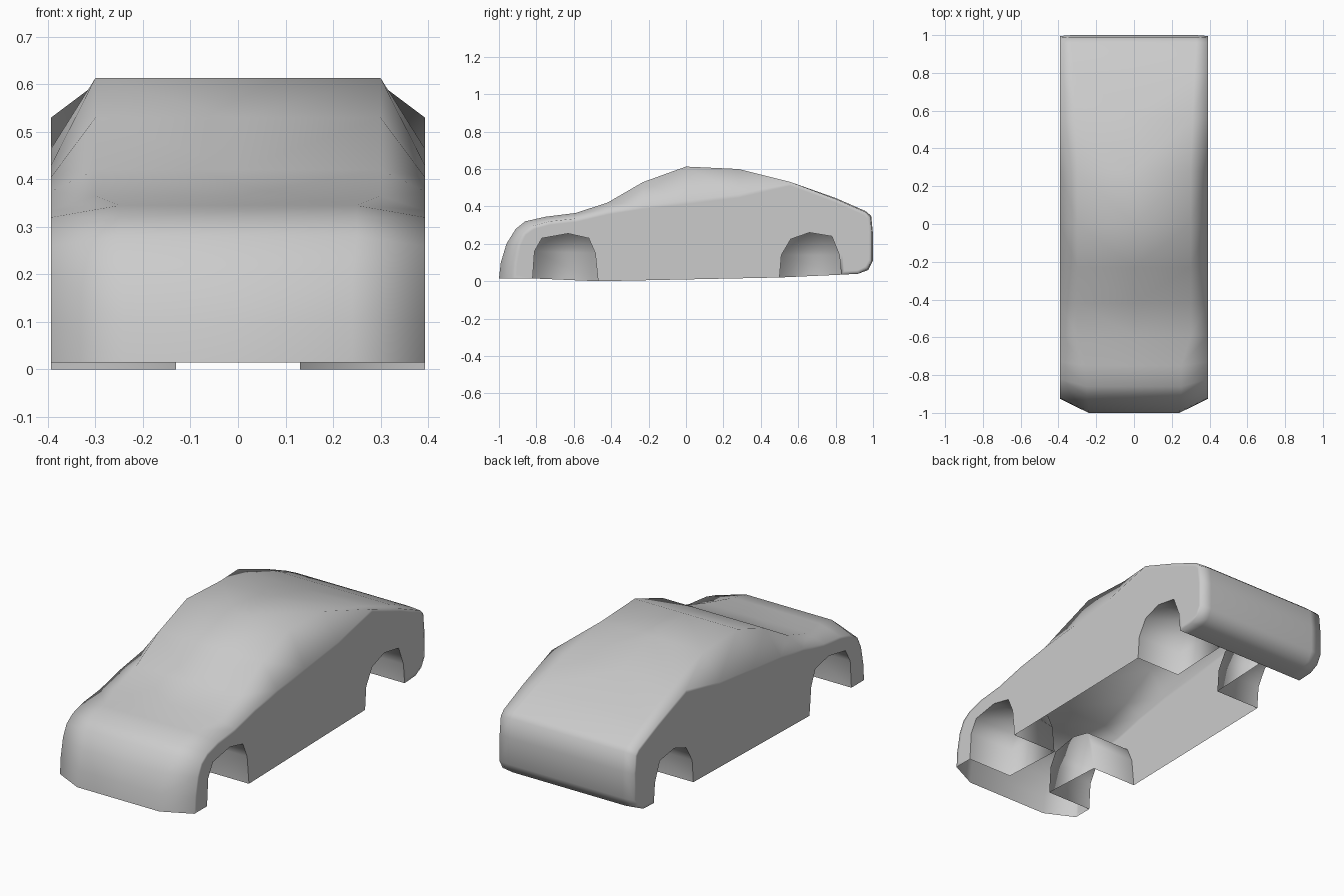
import bpy, bmesh

if "Cube" in bpy.data.objects:
    bpy.data.objects.remove(bpy.data.objects["Cube"])

W = 0.393      # half width of the body
WELL_IN = 0.13 # inner wall of the wheel wells

# Side profile stations, front to back:
# centre y, centre z, x where the shoulder starts, edge y, edge z
STATIONS = [
    (-1.00, .015, .24, -.925, .015), (-.99, .10, .24, -.92, .10),
    (-.96, .20, .24, -.90, .20), (-.91, .28, .25, -.87, .26),
    (-.86, .32, .25, -.82, .295), (-.75, .345, .25, -.73, .32),
    (-.59, .365, .30, -.59, .335), (-.42, .42, .30, -.42, .375),
    (-.23, .53, .30, -.23, .405), (0, .613, .30, 0, .43),
    (.28, .60, .30, .28, .465), (.56, .53, .31, .56, .53),
    (.80, .445, .32, .80, .44), (.96, .375, .33, .96, .37),
    (.99, .35, .33, .985, .345), (1.0, .25, .33, .995, .25),
    (1.0, .11, .33, .995, .11), (.975, .06, .33, .97, .065),
    (.92, .04, .33, .92, .04), (.83, .035, .33, .83, .035),
]
FRONT_ARCH = [(-.82, .015), (-.81, .16), (-.77, .23), (-.63, .255),
              (-.52, .23), (-.485, .15), (-.47, 0)]
REAR_ARCH = [(.50, .02), (.51, .14), (.56, .225), (.66, .26),
             (.78, .24), (.82, .14), (.83, .035)]


def finish(name, bm):
    """Turn a right-hand half into a smooth mirrored object."""
    bmesh.ops.recalc_face_normals(bm, faces=bm.faces)
    me = bpy.data.meshes.new(name)
    bm.to_mesh(me)
    bm.free()
    for p in me.polygons:
        p.use_smooth = True
    ob = bpy.data.objects.new(name, me)
    bpy.context.collection.objects.link(ob)
    m = ob.modifiers.new("mirror", 'MIRROR')
    m.use_axis = (True, False, False)
    m.use_clip = True
    return ob


# Body shell: hood, roof, tail and bumpers as one skin
bm = bmesh.new()
rows = []
for y, z, xi, ye, ze in STATIONS:
    rows.append([bm.verts.new(c) for c in
                 ((0, y, z), (xi, y, z), (W, ye, ze))])
for a, b in zip(rows, rows[1:]):
    for i in range(2):
        bm.faces.new((a[i], a[i + 1], b[i + 1], b[i]))

# Side wall with the two wheel arches cut into its lower edge
lower = [bm.verts.new((W, y, z)) for y, z in (FRONT_ARCH + REAR_ARCH)[:-1]]
side = bm.faces.new([r[2] for r in rows] + lower[::-1])
bm.normal_update()
bmesh.ops.inset_individual(bm, faces=[side], thickness=.018,
                           use_even_offset=True)
finish("car_body", bm)

# Wheel wells: arch strips running inward, closed by an inner wall
bm = bmesh.new()
for arch in (FRONT_ARCH, REAR_ARCH):
    outer = [bm.verts.new((W, y, z)) for y, z in arch]
    inner = [bm.verts.new((WELL_IN, y, z)) for y, z in arch]
    for i in range(len(arch) - 1):
        bm.faces.new((outer[i], outer[i + 1], inner[i + 1], inner[i]))
    bm.faces.new(inner)
finish("wheel_wells", bm)
